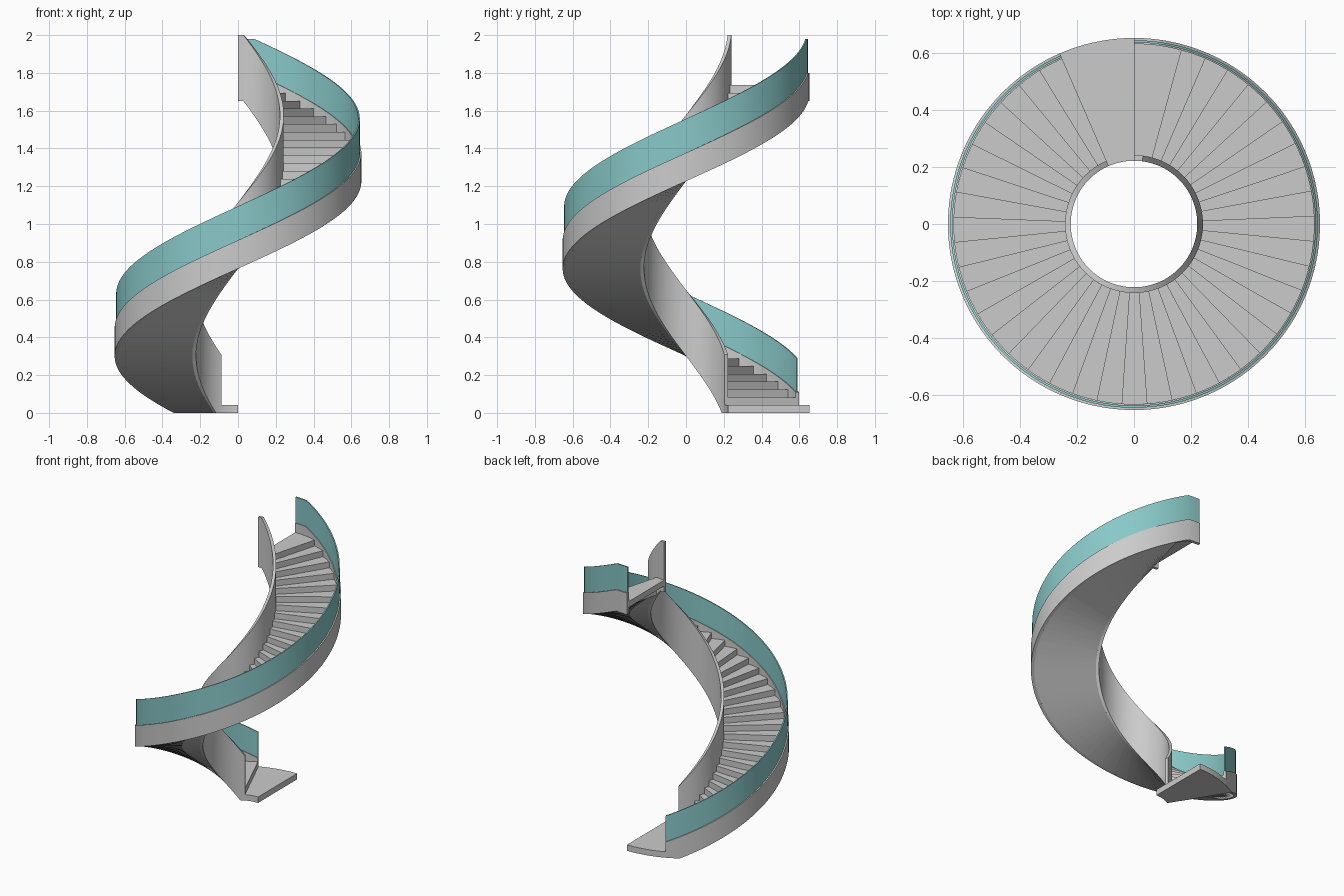
import bpy, bmesh
from math import radians, cos, sin

if "Cube" in bpy.data.objects:
    bpy.data.objects.remove(bpy.data.objects["Cube"])

START, STEP, RISE, END = 113.5, 8.03, 0.0413, 450.0   # degrees / units
KINKS = (121.5, 442.5)                                # helix meets floor / levels out
R_IN, R_WALL, R_STR, R_OUT = 0.222, 0.242, 0.632, 0.653


def helix(offset=0.0):
    """Height of the underside line plus an offset, levelled at both ends."""
    return lambda a: min(max((a - 121.5) / STEP * RISE, 0.0), 1.65) + offset


def railed(offset):
    """Upper line: keeps sloping down to the start, levels out at the top."""
    return lambda a: min((a - 121.5) / STEP * RISE, 1.65) + offset


def flat(z):
    return lambda a: z


def sweep(bm, r0, r1, a0, a1, low, high, pitch=2.5):
    """Closed curved bar between two radii, two angles and two height lines."""
    n = max(1, round((a1 - a0) / pitch))
    angles = [a0 + (a1 - a0) * i / n for i in range(n + 1)]
    angles = sorted(set(angles + [k for k in KINKS if a0 + .01 < k < a1 - .01]))
    rings = []
    for a in angles:
        c, s = cos(radians(a)), sin(radians(a))
        rings.append([bm.verts.new((r * c, r * s, f(a)))
                      for r, f in ((r0, low), (r1, low), (r1, high), (r0, high))])
    for p, q in zip(rings, rings[1:]):
        for i in range(4):
            j = (i + 1) % 4
            bm.faces.new((p[i], p[j], q[j], q[i]))
    bm.faces.new(rings[0])
    bm.faces.new(rings[-1][::-1])


def finish(name, bm, material=None):
    bmesh.ops.recalc_face_normals(bm, faces=bm.faces)
    mesh = bpy.data.meshes.new(name)
    bm.to_mesh(mesh)
    bm.free()
    ob = bpy.data.objects.new(name, mesh)
    bpy.context.collection.objects.link(ob)
    if material:
        mesh.materials.append(material)
    bpy.ops.object.select_all(action='DESELECT')
    ob.select_set(True)
    bpy.context.view_layer.objects.active = ob
    bpy.ops.object.shade_smooth_by_angle(angle=radians(25))
    return ob


def part(name, *args, material=None):
    bm = bmesh.new()
    sweep(bm, *args)
    return finish(name, bm, material)


glass = bpy.data.materials.new("teal_glass")
glass.diffuse_color = (0.25, 0.58, 0.58, 1)
glass.use_nodes = True
glass.node_tree.nodes["Principled BSDF"].inputs["Base Color"].default_value = glass.diffuse_color

# wide first step on the floor
part("bottom_step", R_IN, R_OUT, 90, START, flat(0), flat(RISE))

# regular steps with a continuous sloped underside
bm = bmesh.new()
for k in range(2, 42):
    a = START + STEP * (k - 2)
    sweep(bm, R_WALL, R_STR, a, a + STEP, helix(), flat(RISE * k))
finish("steps", bm)

# top landing slab
part("top_landing", R_WALL, R_STR, START + STEP * 40, END, flat(RISE * 41), flat(RISE * 42))

# tall inner wall, outer stringer and glass rail
part("inner_wall", R_IN, R_WALL, START, END, helix(), railed(0.35))
part("outer_stringer", R_STR, R_OUT, START, END, helix(), railed(0.15))
part("glass_rail", 0.637, 0.645, START, END, railed(0.148), railed(0.33), material=glass)
